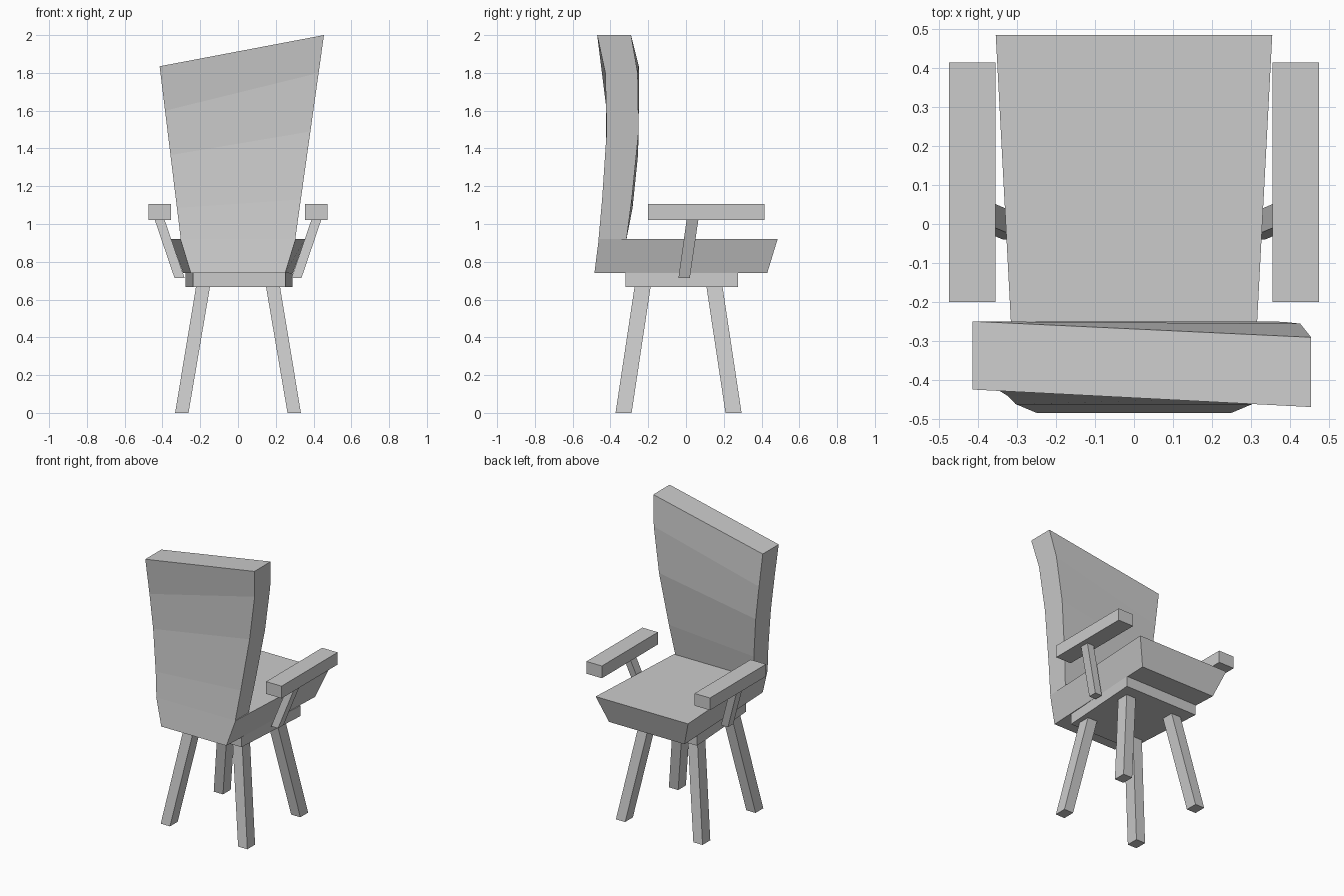
import bpy, bmesh

if "Cube" in bpy.data.objects:
    bpy.data.objects.remove(bpy.data.objects["Cube"])


def loft(name, rings):
    """Closed solid through a list of four-cornered rings."""
    bm = bmesh.new()
    vs = [[bm.verts.new(p) for p in r] for r in rings]
    for a, b in zip(vs, vs[1:]):
        for i in range(4):
            j = (i + 1) % 4
            bm.faces.new((a[i], a[j], b[j], b[i]))
    bm.faces.new(vs[0][::-1])
    bm.faces.new(vs[-1])
    bmesh.ops.recalc_face_normals(bm, faces=bm.faces)
    me = bpy.data.meshes.new(name)
    bm.to_mesh(me)
    bm.free()
    ob = bpy.data.objects.new(name, me)
    bpy.context.collection.objects.link(ob)
    return ob


def rect(x0, x1, y0, y1, z):
    return [(x0, y0, z), (x1, y0, z), (x1, y1, z), (x0, y1, z)]


def trapezoid(wa, wb, ya, yb, z, cx=0):
    """Half width wa at ya, half width wb at yb."""
    return [(cx - wa, ya, z), (cx + wa, ya, z), (cx + wb, yb, z), (cx - wb, yb, z)]


# seat and the plate beneath it
loft("seat", [trapezoid(.25, .29, -.485, .43, .74),
              trapezoid(.305, .355, -.462, .485, .92)])
loft("seat_plate", [trapezoid(.245, .283, -.32, .275, z, .006) for z in (.667, .74)])

# backrest: curved left and right edge profiles (z, inner y, outer y), slanted top
left = [(.92, -.315, -.463), (1.085, -.283, -.442), (1.365, -.254, -.421),
        (1.6, -.25, -.42), (1.835, -.25, -.425)]
right = [(.92, -.315, -.463), (1.13, -.287, -.444), (1.49, -.251, -.42),
         (1.80, -.256, -.427), (2.0, -.291, -.47)]
rings = []
for (zl, il, ol), (zr, ir, orr) in zip(left, right):
    xl = -.303 - .112 * (zl - .92) / .915
    xr = .303 + .152 * (zr - .92) / 1.08
    rings.append([(xl, ol, zl), (xr, orr, zr), (xr, ir, zr), (xl, il, zl)])
loft("backrest", rings)

# splayed legs, armrests and slanted supports on both sides
for side, s in (("left", -1), ("right", 1)):
    for row, y_foot, y_top in (("front", -.373, -.272), ("rear", .209, .108)):
        loft(f"{row}_{side}_leg",
             [rect(s * .262, s * .333, y_foot, y_foot + .085, 0),
              rect(s * .148, s * .222, y_top, y_top + .085, .67)])
    loft(f"{side}_armrest", [rect(s * .356, s * .475, -.2, .415, z) for z in (1.02, 1.105)])
    loft(f"{side}_arm_support", [rect(s * .283, s * .336, -.04, .02, .714),
                                 rect(s * .388, s * .44, .003, .065, 1.02)])
